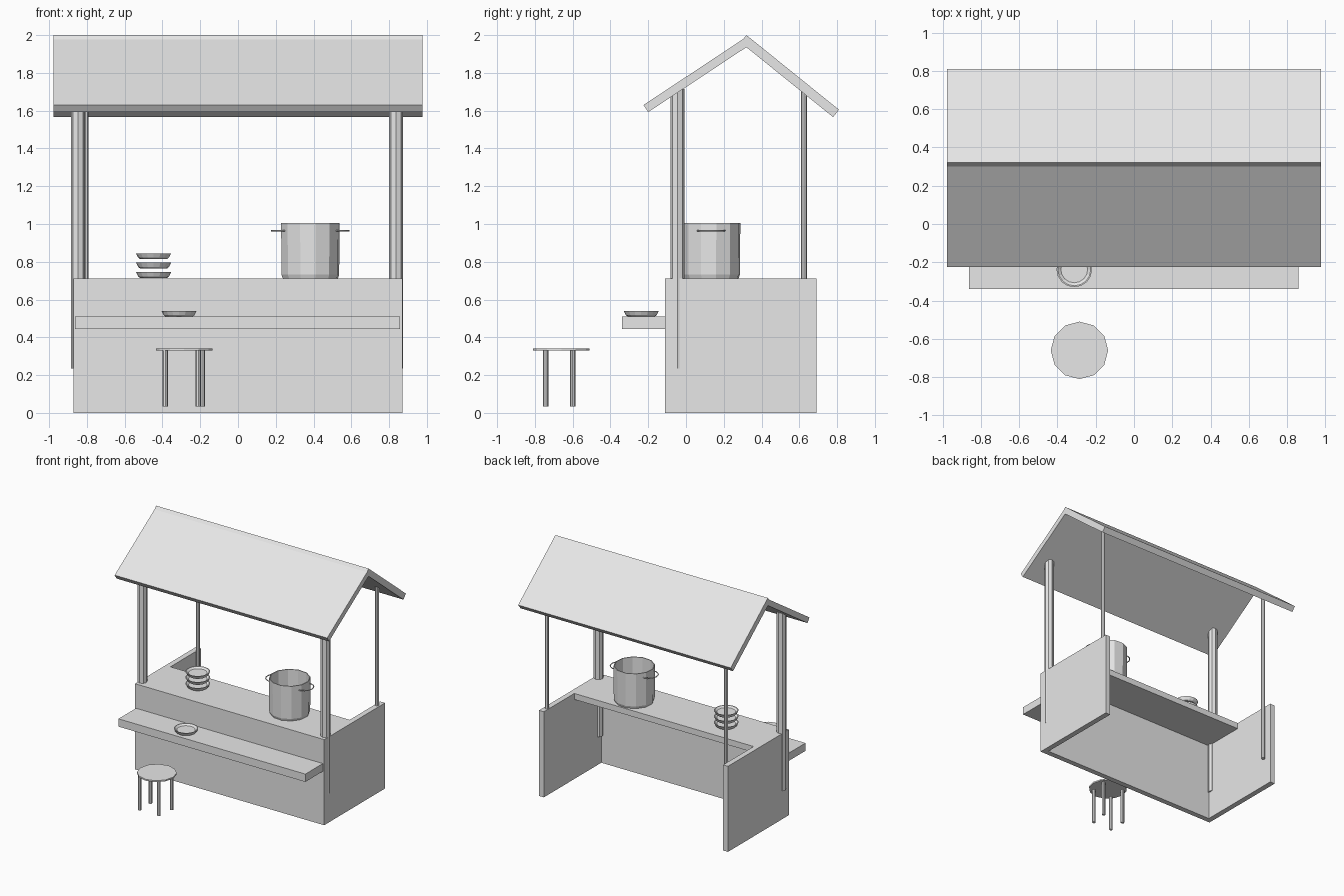
import bpy, bmesh, math
from mathutils import Vector

cube = bpy.data.objects.get("Cube")
if cube:
    bpy.data.objects.remove(cube, do_unlink=True)

grey = bpy.data.materials.new("plain_grey")
grey.use_nodes = True
grey.diffuse_color = (0.8, 0.8, 0.8, 1)
grey.node_tree.nodes["Principled BSDF"].inputs["Base Color"].default_value = (0.8, 0.8, 0.8, 1)


def finish(name, bm):
    bmesh.ops.recalc_face_normals(bm, faces=bm.faces)
    mesh = bpy.data.meshes.new(name)
    bm.to_mesh(mesh)
    bm.free()
    mesh.materials.append(grey)
    obj = bpy.data.objects.new(name, mesh)
    bpy.context.collection.objects.link(obj)
    return obj


def box(name, xs, ys, zs):
    bm = bmesh.new()
    bmesh.ops.create_cube(bm, size=1)
    for v in bm.verts:
        v.co = [lo + (c + 0.5) * (hi - lo) for c, (lo, hi) in zip(v.co, (xs, ys, zs))]
    return finish(name, bm)


def lathe(name, x, y, profile, sides, turn=0.0):
    """Stack of rings (radius, z), capped at both ends of the profile."""
    bm = bmesh.new()
    rings = []
    for r, z in profile:
        angles = [turn + math.tau * i / sides for i in range(sides)]
        rings.append([bm.verts.new((x + r * math.cos(a), y + r * math.sin(a), z)) for a in angles])
    for low, high in zip(rings, rings[1:]):
        for i in range(sides):
            j = (i + 1) % sides
            bm.faces.new((low[i], low[j], high[j], high[i]))
    bm.faces.new(rings[0])
    bm.faces.new(rings[-1])
    return finish(name, bm)


def slab(name, top_a, top_b, thickness, half_length):
    """Sloping roof board from two (y, z) points on its upper side."""
    a, b = Vector(top_a), Vector(top_b)
    d = (b - a).normalized()
    drop = Vector((d.y, -d.x)) * thickness
    bm = bmesh.new()
    ends = [[bm.verts.new((x, p.x, p.y)) for p in (a, b, b + drop, a + drop)]
            for x in (-half_length, half_length)]
    for end in ends:
        bm.faces.new(end)
    for i in range(4):
        j = (i + 1) % 4
        bm.faces.new((ends[0][i], ends[0][j], ends[1][j], ends[1][i]))
    return finish(name, bm)


# Booth walls, counter and outer shelf
WALL = 0.045
W, TOP = 0.87, 0.712
FRONT, BACK = -0.11, 0.69
box("front_panel", (-W + WALL, W - WALL), (FRONT, FRONT + WALL), (0, TOP))
box("right_panel", (-W, -W + WALL), (FRONT, BACK), (0, TOP))
box("left_panel", (W - WALL, W), (FRONT, BACK), (0, TOP))
box("counter", (-W + WALL, W - WALL), (FRONT + WALL, 0.29), (TOP - 0.05, TOP))
box("outer_shelf", (-0.862, 0.858), (-0.34, FRONT), (0.445, 0.51))

# Roof posts and roof boards
for side, x_front, x_back in (("right", -0.848, -0.807), ("left", 0.837, 0.842)):
    lathe("front_post_" + side, x_front, -0.045, [(0.037, 0.235), (0.037, 1.715)], 8)
    lathe("back_post_" + side, x_back, 0.625, [(0.016, 0.235), (0.016, 1.705)], 8)
slab("front_roof", (-0.225, 1.63), (0.30, 1.977), 0.045, 0.978)
slab("back_roof", (0.32, 2.0), (0.81, 1.605), 0.05, 0.978)

# Cooking pot, hollow and open at the top
PX, PY = 0.383, 0.133
lathe("pot", PX, PY, [(0.148, TOP), (0.155, TOP + 0.02), (0.157, 1.005),
                      (0.15, 1.005), (0.145, TOP + 0.01)], 12, math.radians(10))

# Thin loop handles on both sides of the pot
for side, s in (("right", -1), ("left", 1)):
    curve = bpy.data.curves.new("pot_handle_" + side, "CURVE")
    curve.dimensions = "3D"
    curve.bevel_depth = 0.004
    curve.bevel_resolution = 1
    curve.use_fill_caps = True
    spline = curve.splines.new("POLY")
    steps = 10
    spline.points.add(steps)
    for i, p in enumerate(spline.points):
        a = math.pi * (i / steps - 0.5)
        p.co = (PX + s * (0.135 + 0.07 * math.cos(a)), PY + 0.072 * math.sin(a), 0.965, 1)
    curve.materials.append(grey)
    bpy.context.collection.objects.link(bpy.data.objects.new(curve.name, curve))


# Plates: a stack of three on the counter and one on the shelf
def plate(name, x, y, z):
    lathe(name, x, y, [(0.072, z), (0.082, z + 0.008), (0.093, z + 0.03),
                       (0.086, z + 0.03), (0.07, z + 0.018)], 16)


for i in range(3):
    plate(f"stacked_plate_{i + 1}", -0.447, 0.11, TOP + 0.003 + 0.05 * i)
plate("shelf_plate", -0.312, -0.237, 0.51)

# Stool
SX, SY = -0.285, -0.66
lathe("stool_seat", SX, SY, [(0.15, 0.329), (0.15, 0.341)], 12)
for i, (dx, dy) in enumerate(((-0.1, -0.082), (-0.1, 0.06), (0.075, -0.082), (0.095, 0.06))):
    lathe(f"stool_leg_{i + 1}", SX + dx, SY + dy, [(0.014, 0.035), (0.014, 0.33)], 8)
